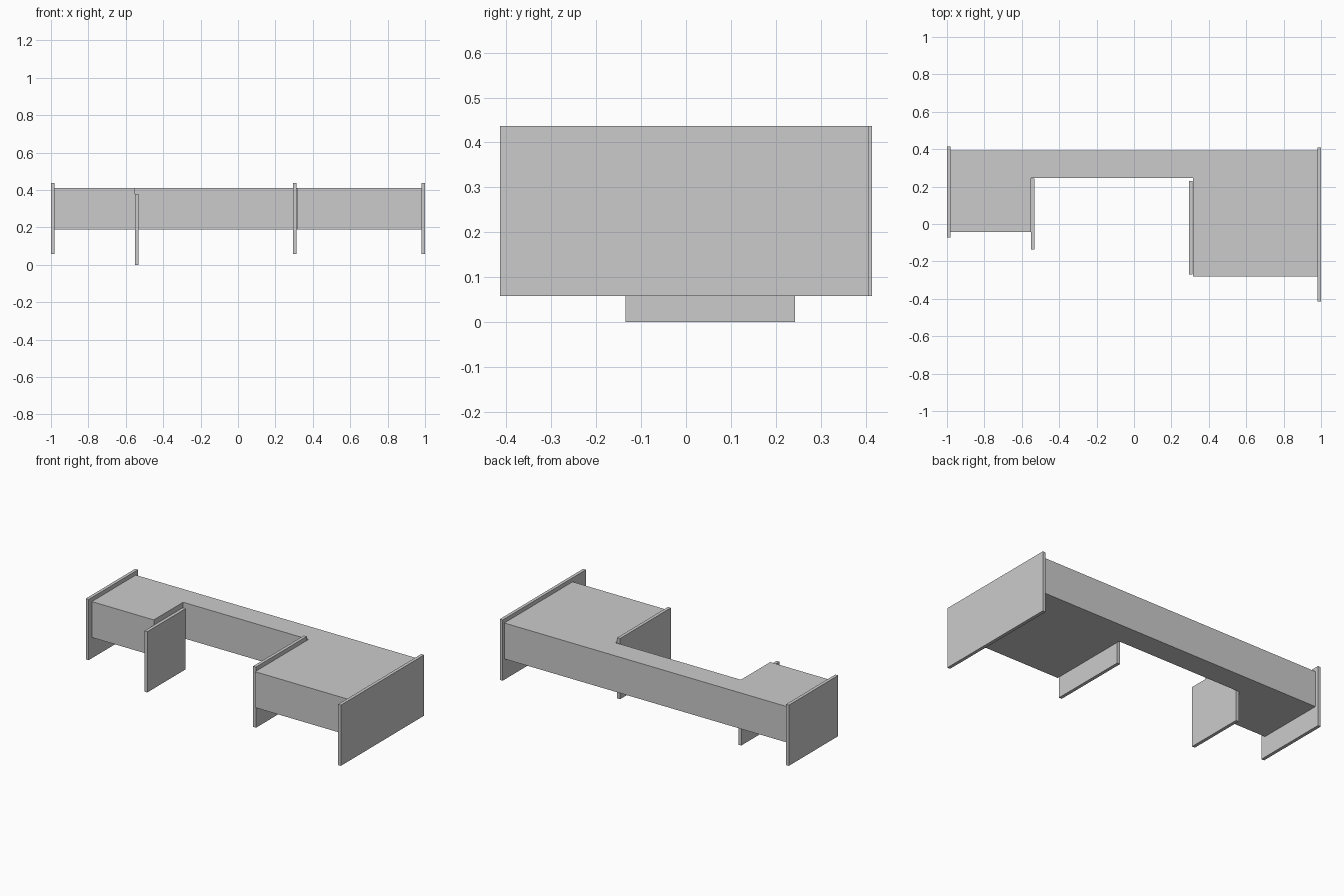
import bpy, bmesh

if "Cube" in bpy.data.objects:
    bpy.data.objects.remove(bpy.data.objects["Cube"])


def make_object(name, bm):
    bmesh.ops.recalc_face_normals(bm, faces=bm.faces)
    mesh = bpy.data.meshes.new(name)
    bm.to_mesh(mesh)
    bm.free()
    obj = bpy.data.objects.new(name, mesh)
    bpy.context.collection.objects.link(obj)
    return obj


def extrude_outline(name, outline, z0, z1):
    bm = bmesh.new()
    face = bm.faces.new([bm.verts.new((x, y, z0)) for x, y in outline])
    top = bmesh.ops.extrude_face_region(bm, geom=[face], use_keep_orig=True)
    verts = [g for g in top["geom"] if isinstance(g, bmesh.types.BMVert)]
    bmesh.ops.translate(bm, verts=verts, vec=(0, 0, z1 - z0))
    return make_object(name, bm)


def panel(name, x0, x1, y0, y1, z0, z1):
    return extrude_outline(name, [(x0, y0), (x1, y0), (x1, y1), (x0, y1)], z0, z1)


# U-shaped body: shallow left wing, narrow bridge, deep right wing
extrude_outline("u_shaped_body", [
    (-0.982, 0.392), (-0.982, -0.042), (-0.552, -0.042), (-0.552, 0.247),
    (0.315, 0.247), (0.315, -0.281), (0.982, -0.281), (0.982, 0.392)],
    0.188, 0.412)

# Upright side panels
Z0, Z1 = 0.058, 0.437
panel("left_end_panel", -1.0, -0.98, -0.073, 0.414, Z0, Z1)
panel("right_end_panel", 0.98, 1.0, -0.414, 0.408, Z0, Z1)
panel("right_inner_panel", 0.294, 0.314, -0.271, 0.23, Z0, Z1)

# Dropped panel beside the left wing
panel("left_inner_panel", -0.552, -0.532, -0.135, 0.243, 0.0, 0.379)
